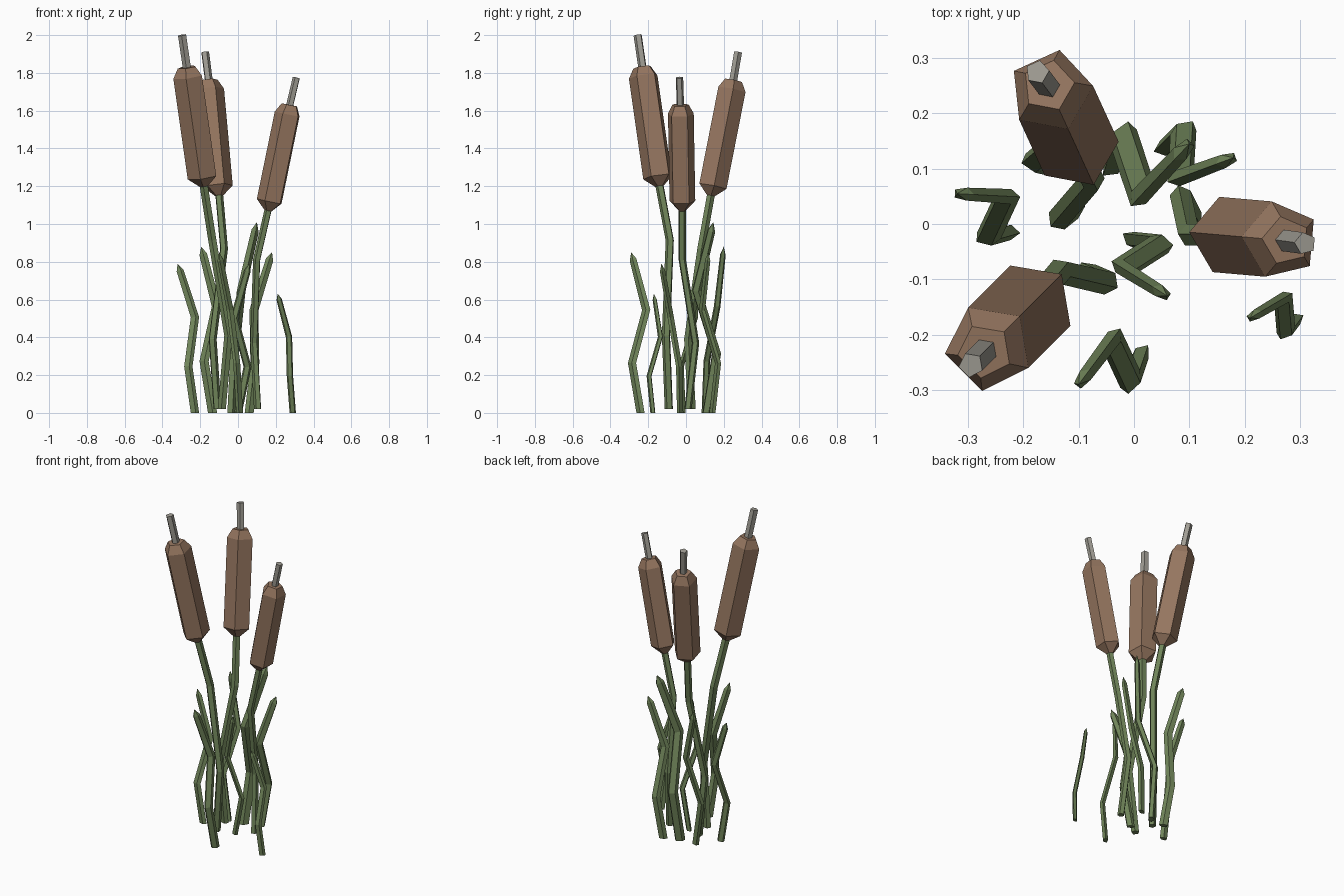
import bpy
import bmesh
import math
from mathutils import Vector

SIDES = 5

old_cube = bpy.data.objects.get("Cube")
if old_cube:
    bpy.data.objects.remove(old_cube, do_unlink=True)


def make_material(name, red, green, blue):
    mat = bpy.data.materials.new(name)
    mat.use_nodes = True
    colour = (red, green, blue, 1.0)
    mat.diffuse_color = colour
    mat.node_tree.nodes["Principled BSDF"].inputs["Base Color"].default_value = colour
    return mat


leaf_green = make_material("leaf green", 0.16, 0.23, 0.10)
seed_brown = make_material("seed head brown", 0.30, 0.18, 0.115)
dry_grey = make_material("dry tip grey", 0.35, 0.335, 0.295)


def tube(name, path, radii, outward, material, flatten=1.0, flat_base=False):
    """Sweep a five-sided section along a path; a zero radius closes to a point."""
    path = [Vector(p) for p in path]
    bm = bmesh.new()
    rings = []
    last = len(path) - 1
    for i, (point, radius) in enumerate(zip(path, radii)):
        before = (point - path[max(i - 1, 0)]).normalized()
        after = (path[min(i + 1, last)] - point).normalized()
        axis = (before + after).normalized()
        if flat_base and i == 0:
            axis = Vector((0, 0, 1))
        side_u = (outward - axis * outward.dot(axis)).normalized()
        side_v = axis.cross(side_u)
        if radius == 0:
            rings.append([bm.verts.new(point)])
            continue
        ring = []
        for k in range(SIDES):
            angle = math.pi + math.tau * k / SIDES
            offset = side_u * math.cos(angle) + side_v * math.sin(angle) * flatten
            ring.append(bm.verts.new(point + offset * radius))
        rings.append(ring)
    for low, high in zip(rings, rings[1:]):
        for k in range(SIDES):
            n = (k + 1) % SIDES
            if len(high) == 1:
                bm.faces.new((low[k], low[n], high[0]))
            else:
                bm.faces.new((low[k], low[n], high[n], high[k]))
    for ring in (rings[0], rings[-1]):
        if len(ring) > 1:
            bm.faces.new(ring)
    bmesh.ops.recalc_face_normals(bm, faces=bm.faces[:])
    mesh = bpy.data.meshes.new(name)
    bm.to_mesh(mesh)
    bm.free()
    mesh.materials.append(material)
    obj = bpy.data.objects.new(name, mesh)
    bpy.context.collection.objects.link(obj)
    return obj


def cattail(label, base, low_bend, high_bend, head_base, head_top, tip):
    """Bent green stem, faceted brown seed head and dry grey tip."""
    size = tip[2] / 2
    start, end, top = Vector(head_base), Vector(head_top), Vector(tip)
    axis = (end - start).normalized()
    outward = Vector((axis.x, axis.y, 0)).normalized()
    stem_radius = 0.023 * size
    head_radius = 0.081 * size
    tube(label + "_stem", [base, low_bend, high_bend, start + axis * 0.03],
         [stem_radius] * 4, outward, leaf_green, flat_base=True)
    tube(label + "_seed_head",
         [start, start + axis * 0.05, end - axis * 0.05, end],
         [stem_radius, head_radius, head_radius, head_radius * 0.62],
         outward, seed_brown)
    tube(label + "_dry_tip", [end - axis * 0.02, top],
         [stem_radius] * 2, outward, dry_grey)


def leaf(label, height, base, low_bend, high_bend, tip):
    """Flat zigzag blade ending in a short point."""
    size = height / 0.85
    levels = (0, 0.31 * height, 0.64 * height, height)
    path = [Vector((*xy, z)) for xy, z in zip((base, low_bend, high_bend, tip), levels)]
    outward = Vector((path[3].x - path[2].x, path[3].y - path[2].y, 0)).normalized()
    shoulder = path[3].lerp(path[2], 0.13)
    path.insert(3, shoulder)
    half_width = 0.026 * size
    tube(label, path, [half_width] * 3 + [half_width * 0.85, 0], outward,
         leaf_green, flatten=0.6, flat_base=True)


# Cattails: base, two stem bends, seed head bottom and top, tip
cattail("back_cattail", (-0.11, 0.03, 0.02), (-0.135, 0.01, 0.39),
        (-0.075, 0.08, 0.87), (-0.1, 0.13, 1.15), (-0.155, 0.25, 1.76),
        (-0.175, 0.275, 1.91))
cattail("front_cattail", (-0.085, -0.09, 0.02), (-0.05, -0.105, 0.41),
        (-0.135, -0.085, 0.915), (-0.18, -0.14, 1.2), (-0.27, -0.23, 1.83),
        (-0.295, -0.255, 2.0))
cattail("left_cattail", (0.105, 0.01, 0.02), (0.085, 0.05, 0.37),
        (0.1, -0.02, 0.81), (0.16, -0.02, 1.07), (0.275, -0.03, 1.63),
        (0.31, -0.035, 1.775))

# Leaves: height, then plan positions from base to tip
leaf("right_leaf", 0.79, (-0.23, -0.015), (-0.265, -0.025), (-0.23, 0.05), (-0.32, 0.055))
leaf("left_leaf", 0.63, (0.29, -0.175), (0.275, -0.195), (0.27, -0.135), (0.21, -0.17))
leaf("front_leaf", 0.85, (0.01, -0.24), (-0.005, -0.285), (-0.04, -0.21), (-0.1, -0.29))
leaf("back_right_leaf", 0.88, (-0.135, 0.1), (-0.18, 0.11), (-0.115, 0.165), (-0.195, 0.2))
leaf("back_left_leaf", 0.85, (0.06, 0.14), (0.09, 0.17), (0.085, 0.085), (0.18, 0.12))
leaf("tall_back_leaf", 1.01, (-0.035, 0.11), (-0.02, 0.16), (0.015, 0.055), (0.1, 0.145))
leaf("middle_leaf", 0.79, (0, -0.03), (0.05, -0.035), (-0.02, -0.08), (0.06, -0.13))
